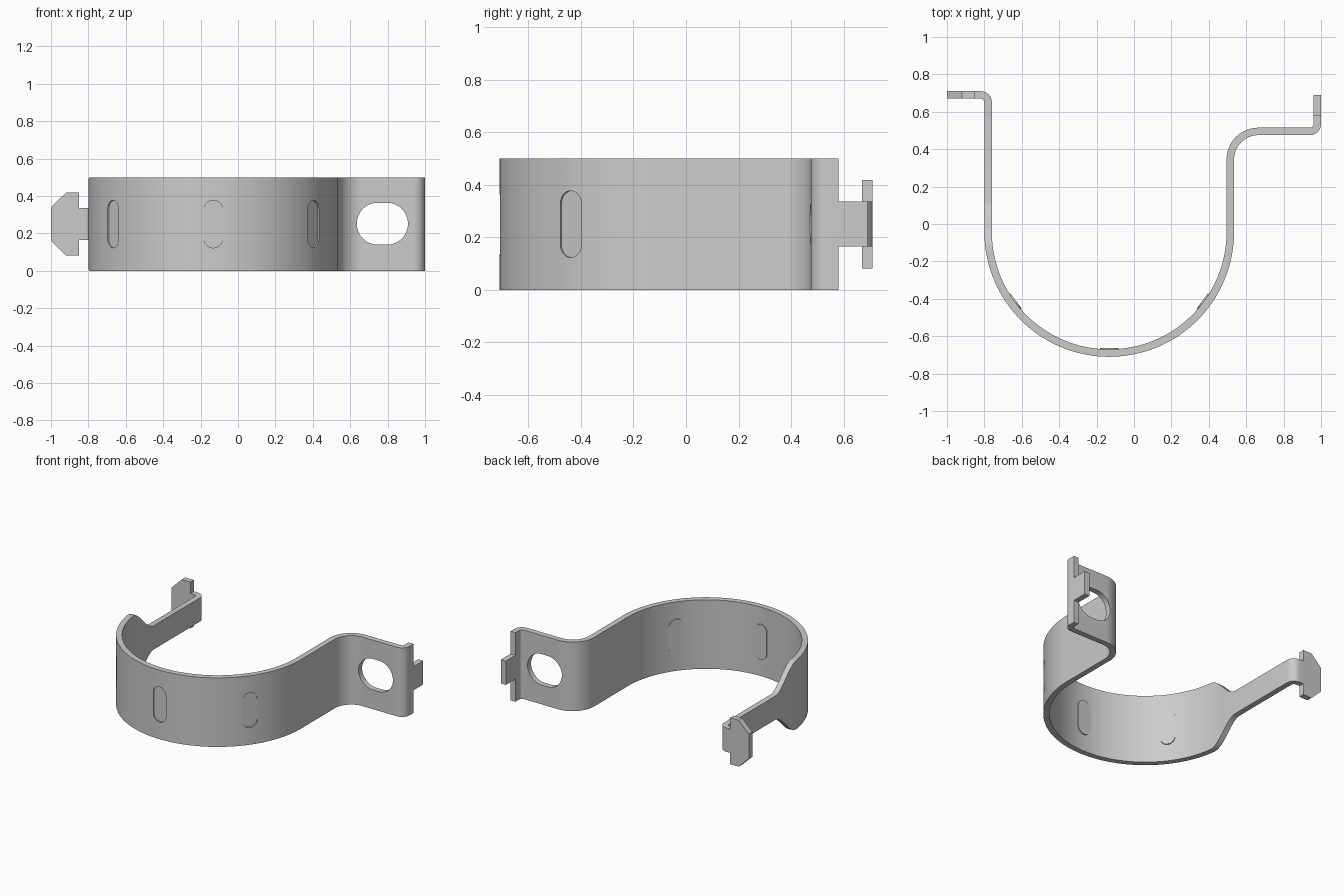
import bpy, bmesh
from math import cos, sin, radians, pi
from mathutils import Matrix, Vector

if "Cube" in bpy.data.objects:
    bpy.data.objects.remove(bpy.data.objects["Cube"])

T = 0.02             # half sheet thickness
MID = 0.25           # mid height of the band
FULL, NECK = 0.25, 0.086
CX, CY, R = -0.1325, -0.0425, 0.6475   # main curve of the clamp


def make_object(name, bm):
    bmesh.ops.recalc_face_normals(bm, faces=bm.faces)
    mesh = bpy.data.meshes.new(name)
    bm.to_mesh(mesh)
    bm.free()
    ob = bpy.data.objects.new(name, mesh)
    bpy.context.collection.objects.link(ob)
    return ob


def smooth(ob):
    bpy.ops.object.select_all(action='DESELECT')
    ob.select_set(True)
    bpy.context.view_layer.objects.active = ob
    bpy.ops.object.shade_smooth_by_angle(angle=radians(30))


def arc(cx, cy, r, a0, a1, n):
    # returns (x, y, left normal) along a circular bend
    side = 1 if a1 < a0 else -1
    out = []
    for i in range(n + 1):
        a = radians(a0 + (a1 - a0) * i / n)
        out.append((cx + r * cos(a), cy + r * sin(a), side * cos(a), side * sin(a)))
    return out


def band_half(x, y):
    # left wall tapers from full width down to the narrow neck
    if x > -0.5 or y < -0.12:
        return FULL
    t = min(1, (y + 0.12) / 0.24)
    return FULL + (NECK - FULL) * t * t * (3 - 2 * t)


def stadium(name, rx, rz, depth, matrix):
    # rounded slot prism, outline in local XZ, centred depth along local Y
    r = min(rx, rz)
    bm = bmesh.new()
    verts = []
    for q in range(4):
        sx, sz = (1, -1, -1, 1)[q], (1, 1, -1, -1)[q]
        for i in range(9):
            a = (q + i / 8) * pi / 2
            p = Vector((sx * (rx - r) + r * cos(a), -depth / 2, sz * (rz - r) + r * sin(a)))
            verts.append(bm.verts.new(p))
    bmesh.ops.remove_doubles(bm, verts=verts, dist=1e-5)
    bm.verts.ensure_lookup_table()
    face = bm.faces.new(list(bm.verts))
    ext = bmesh.ops.extrude_face_region(bm, geom=[face])
    bmesh.ops.translate(bm, vec=(0, depth, 0),
                        verts=[v for v in ext['geom'] if isinstance(v, bmesh.types.BMVert)])
    bmesh.ops.transform(bm, matrix=matrix, verts=bm.verts)
    return make_object(name, bm)


# Stations along the sheet: x, y, normal x, normal y, half height
st = [(x, 0.69, 0, 1, h) for x, h in
      ((-1, 0.09), (-0.92, 0.168), (-0.851, 0.168), (-0.85, NECK))]
path = arc(-0.82, 0.65, 0.04, 90, 0, 10)
path += [(-0.78, 0.12 - 0.1625 * i / 8, 1, 0) for i in range(8)]
path += arc(CX, CY, R, 180, 360, 72)
path += arc(0.665, 0.345, 0.15, 180, 90, 16)
path += arc(0.94, 0.535, 0.04, 270, 360, 10)
st += [p + (band_half(p[0], p[1]),) for p in path]
st += [(0.98, y, -1, 0, h) for y, h in ((0.58, FULL), (0.581, NECK), (0.69, NECK))]

# Clamp band with hook and end tab
bm = bmesh.new()
rings = []
for x, y, nx, ny, h in st:
    rings.append([bm.verts.new((x + s * T * nx, y + s * T * ny, MID + k * h))
                  for s, k in ((-1, -1), (1, -1), (1, 1), (-1, 1))])
for a, b in zip(rings, rings[1:]):
    for i in range(4):
        j = (i + 1) % 4
        bm.faces.new((a[i], a[j], b[j], b[i]))
bm.faces.new(rings[0])
bm.faces.new(rings[-1])
band = make_object("clamp_band", bm)

# Bolt slot and pressed ribs: groove outside, bump inside
cutters = [stadium("slot_cutter", 0.137, 0.112, 0.2, Matrix.Translation((0.772, 0.495, 0.252)))]
for n, ang in enumerate((-53.5, 0, 53.5)):
    turn = Matrix.Translation((CX, CY, MID)) @ Matrix.Rotation(radians(ang), 4, 'Z')
    cutters.append(stadium(f"groove_cutter_{n}", 0.05, 0.127, 0.06,
                           turn @ Matrix.Translation((0, -(R + T - 0.01 + 0.03), 0))))
    smooth(stadium(f"inner_rib_{n}", 0.05, 0.127, 0.028,
                   turn @ Matrix.Translation((0, -(R - T - 0.008 + 0.014), 0))))

bpy.context.view_layer.objects.active = band
for c in cutters:
    mod = band.modifiers.new("cut", 'BOOLEAN')
    mod.operation = 'DIFFERENCE'
    mod.solver = 'EXACT'
    mod.object = c
    bpy.ops.object.modifier_apply(modifier=mod.name)
    bpy.data.objects.remove(c)
smooth(band)
